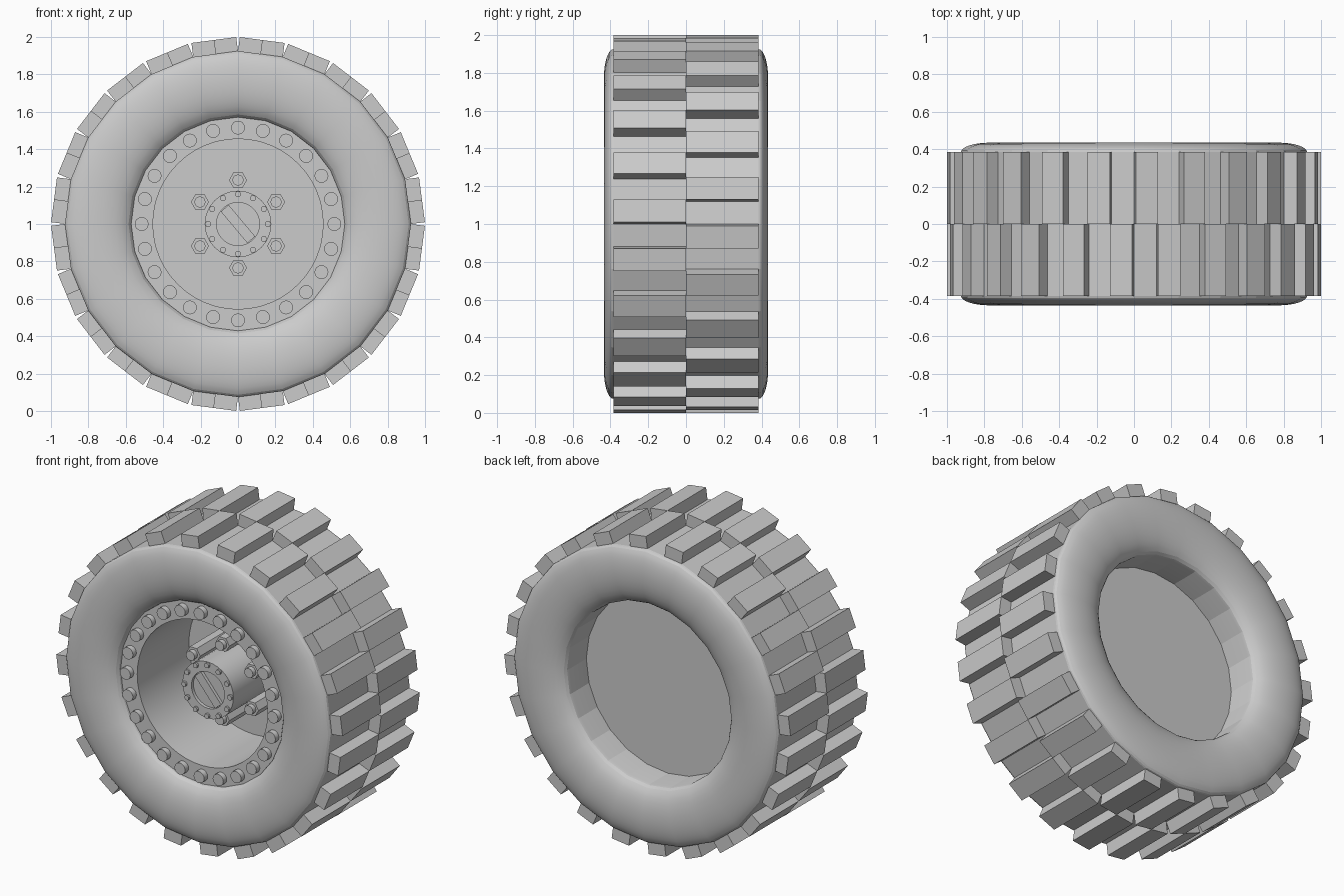
import bpy, bmesh
from math import pi, sin, cos, radians
from mathutils import Matrix, Vector

cube = bpy.data.objects.get("Cube")
if cube:
    bpy.data.objects.remove(cube)

CENTRE = Vector((0, 0, 1))
SIDES = 24
TREAD_R, TREAD_H, HALF_W = 0.925, 0.075, 0.385


def finish(bm, name, smooth=None):
    bmesh.ops.recalc_face_normals(bm, faces=bm.faces)
    bmesh.ops.translate(bm, verts=bm.verts, vec=CENTRE)
    mesh = bpy.data.meshes.new(name)
    bm.to_mesh(mesh)
    bm.free()
    obj = bpy.data.objects.new(name, mesh)
    bpy.context.collection.objects.link(obj)
    if smooth:
        bpy.ops.object.select_all(action='DESELECT')
        obj.select_set(True)
        bpy.context.view_layer.objects.active = obj
        bpy.ops.object.shade_smooth_by_angle(angle=radians(smooth))
    return obj


def lathe(name, profile, sides, closed=False, smooth=None):
    """Spin (radius, y) points around the wheel axis."""
    bm = bmesh.new()
    verts = [bm.verts.new((r, y, 0)) for r, y in profile]
    edges = [bm.edges.new(pair) for pair in zip(verts, verts[1:])]
    if closed:
        edges.append(bm.edges.new((verts[-1], verts[0])))
    bmesh.ops.spin(bm, geom=verts + edges, axis=(0, 1, 0), cent=(0, 0, 0),
                   angle=2 * pi, steps=sides)
    bmesh.ops.remove_doubles(bm, verts=bm.verts, dist=0.0001)
    return finish(bm, name, smooth)


def pins(name, count, ring, parts, turn=0):
    """Ring of pins; each part is (radius, front y, back y, sides)."""
    bm = bmesh.new()
    for i in range(count):
        a = pi / 2 + 2 * pi * i / count
        for radius, front, back, sides in parts:
            place = (Matrix.Translation((ring * cos(a), (front + back) / 2, ring * sin(a)))
                     @ Matrix.Rotation(turn, 4, 'Y') @ Matrix.Rotation(pi / 2, 4, 'X'))
            bmesh.ops.create_cone(bm, cap_ends=True, segments=sides, radius1=radius,
                                  radius2=radius, depth=back - front, matrix=place)
    return finish(bm, name, 35)


# Tyre: rounded sidewalls around a flat tread band
STEPS = 8
side = []
for i in range(STEPS + 1):
    t = pi / 2 * i / STEPS
    side.append((0.77 - 0.2 * cos(t), 0.35 + 0.085 * sin(t)))
for i in range(1, STEPS + 1):
    t = pi / 2 * i / STEPS
    side.append((0.77 + 0.155 * sin(t), HALF_W + 0.05 * cos(t)))
tyre_profile = side + [(r, -y) for r, y in reversed(side)]
lathe("tyre", tyre_profile, SIDES, closed=True, smooth=14)

# Tread blocks: each facet carries a front block on one half, a rear block on the other
bm = bmesh.new()
for i in range(SIDES):
    a, b = (2 * pi * k / SIDES for k in (i, i + 1))
    start = Vector((cos(a), 0, sin(a))) * TREAD_R
    end = Vector((cos(b), 0, sin(b))) * TREAD_R
    mid = (start + end) / 2
    rise = mid.normalized() * TREAD_H
    for p, q, y0, y1 in ((start, mid, -HALF_W, 0), (mid, end, 0, HALF_W)):
        section = [p, q, q + rise, p + rise]
        face = bm.faces.new([bm.verts.new(v + Vector((0, y0, 0))) for v in section])
        out = bmesh.ops.extrude_face_region(bm, geom=[face], use_keep_orig=True)
        moved = [g for g in out["geom"] if isinstance(g, bmesh.types.BMVert)]
        bmesh.ops.translate(bm, verts=moved, vec=(0, y1 - y0, 0))
finish(bm, "tread_blocks")

# Rim: deep dish open to the front, shallow well at the back
lathe("rim", [(0, 0.16), (0.455, 0.16), (0.455, -0.355), (0.575, -0.355),
              (0.575, 0.18), (0, 0.18)], 48, smooth=30)
pins("rim_bolts", 24, 0.515, [(0.037, -0.39, -0.34, 16)])

# Hub with a recessed cap and a diagonal bar
lathe("hub", [(0, -0.28), (0.115, -0.28), (0.115, -0.3), (0.178, -0.3),
              (0.178, 0.17)], 32, smooth=30)
pins("hub_bolts", 12, 0.16, [(0.016, -0.315, -0.29, 10)])
pins("wheel_studs", 6, 0.235, [(0.048, -0.155, 0.17, 6), (0.03, -0.185, -0.15, 12)], pi / 6)

bm = bmesh.new()
bmesh.ops.create_cube(bm, size=1, matrix=Matrix.Translation((0, -0.287, 0))
                      @ Matrix.Rotation(radians(50), 4, 'Y')
                      @ Matrix.Diagonal((0.22, 0.026, 0.055, 1)))
finish(bm, "hub_bar")
